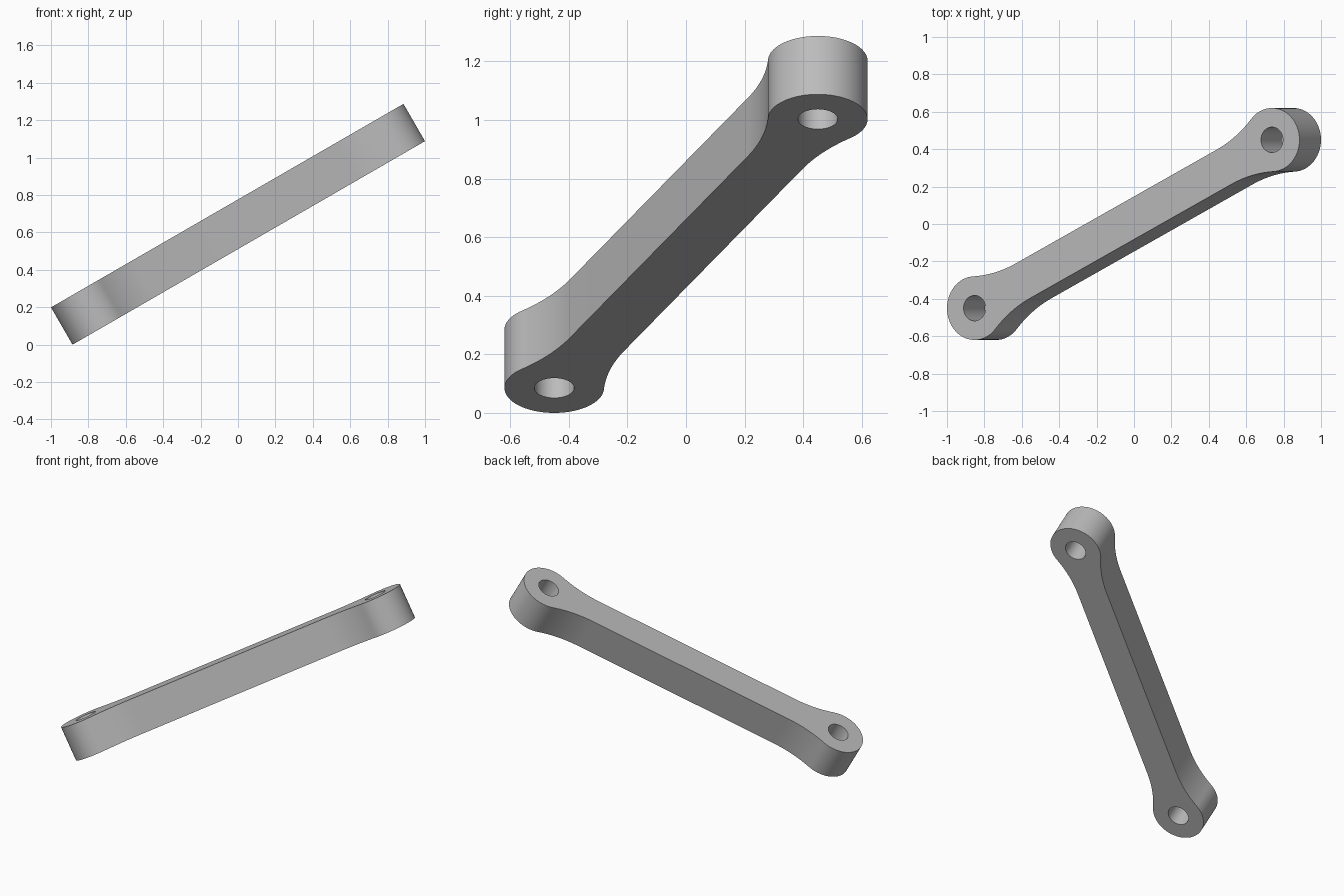
import bpy
import bmesh
from math import sin, cos, pi, radians, hypot, atan2, sqrt, asin
from mathutils import Matrix, Vector

cube = bpy.data.objects.get("Cube")
if cube:
    bpy.data.objects.remove(cube, do_unlink=True)

# Main dimensions
EYE_U, EYE_Y = 0.918, 0.45      # eye centre along the slope and across it
EYE_R, HOLE_R = 0.17, 0.068
BAR_HALF = 0.103
FILLET_R = 0.68
HALF_THICK = 0.115
SLOPE = radians(30)

reach = hypot(EYE_U, EYE_Y)
neck = sqrt((FILLET_R + EYE_R) ** 2 - (FILLET_R + BAR_HALF) ** 2)
sweep = asin(neck / (FILLET_R + EYE_R))


def arc(cx, cy, r, start, end, steps):
    return [Vector((cx + r * cos(start + (end - start) * i / steps),
                    cy + r * sin(start + (end - start) * i / steps), 0))
            for i in range(steps + 1)]


# Half outline: fillet, round eye, fillet; the other half is a half turn of it
fx, fy = reach - neck, BAR_HALF + FILLET_R
half = arc(fx, -fy, FILLET_R, pi / 2, pi / 2 - sweep, 16)[:-1]
half += arc(reach, 0, EYE_R, -pi / 2 - sweep, pi / 2 + sweep, 48)
half += arc(fx, fy, FILLET_R, sweep - pi / 2, -pi / 2, 16)[1:]
outline = half + [-p for p in half]
holes = [arc(s * reach, 0, HOLE_R, 0, 2 * pi, 40)[:-1] for s in (1, -1)]

# Filled and extruded profile of the link
curve = bpy.data.curves.new("link_profile", "CURVE")
curve.dimensions = "2D"
curve.fill_mode = "BOTH"
curve.extrude = HALF_THICK
for loop in [outline] + holes:
    spline = curve.splines.new("POLY")
    spline.points.add(len(loop) - 1)
    for point, co in zip(spline.points, loop):
        point.co = (*co, 1)
    spline.use_cyclic_u = True

link = bpy.data.objects.new("link_arm", curve)
bpy.context.collection.objects.link(link)
bpy.ops.object.select_all(action="DESELECT")
link.select_set(True)
bpy.context.view_layer.objects.active = link
bpy.ops.object.convert(target="MESH")
link = bpy.context.object
link.name = "link_arm"

# Turn the link in its plane, tilt it up the slope and stand it on the ground
turn = Matrix.Rotation(-SLOPE, 4, "Y") @ Matrix.Rotation(atan2(EYE_Y, EYE_U), 4, "Z")
bm = bmesh.new()
bm.from_mesh(link.data)
bmesh.ops.remove_doubles(bm, verts=bm.verts, dist=0.0001)
bmesh.ops.recalc_face_normals(bm, faces=bm.faces)
bm.transform(turn)
low = min(v.co.z for v in bm.verts)
bmesh.ops.translate(bm, verts=bm.verts, vec=(0, 0, -low))
bm.to_mesh(link.data)
bm.free()
bpy.ops.object.shade_smooth_by_angle(angle=radians(30))

# Plain grey metal
grey = bpy.data.materials.new("light_grey")
grey.use_nodes = True
colour = (0.5, 0.5, 0.5, 1)
grey.diffuse_color = colour
grey.node_tree.nodes["Principled BSDF"].inputs["Base Color"].default_value = colour
link.data.materials.clear()
link.data.materials.append(grey)
